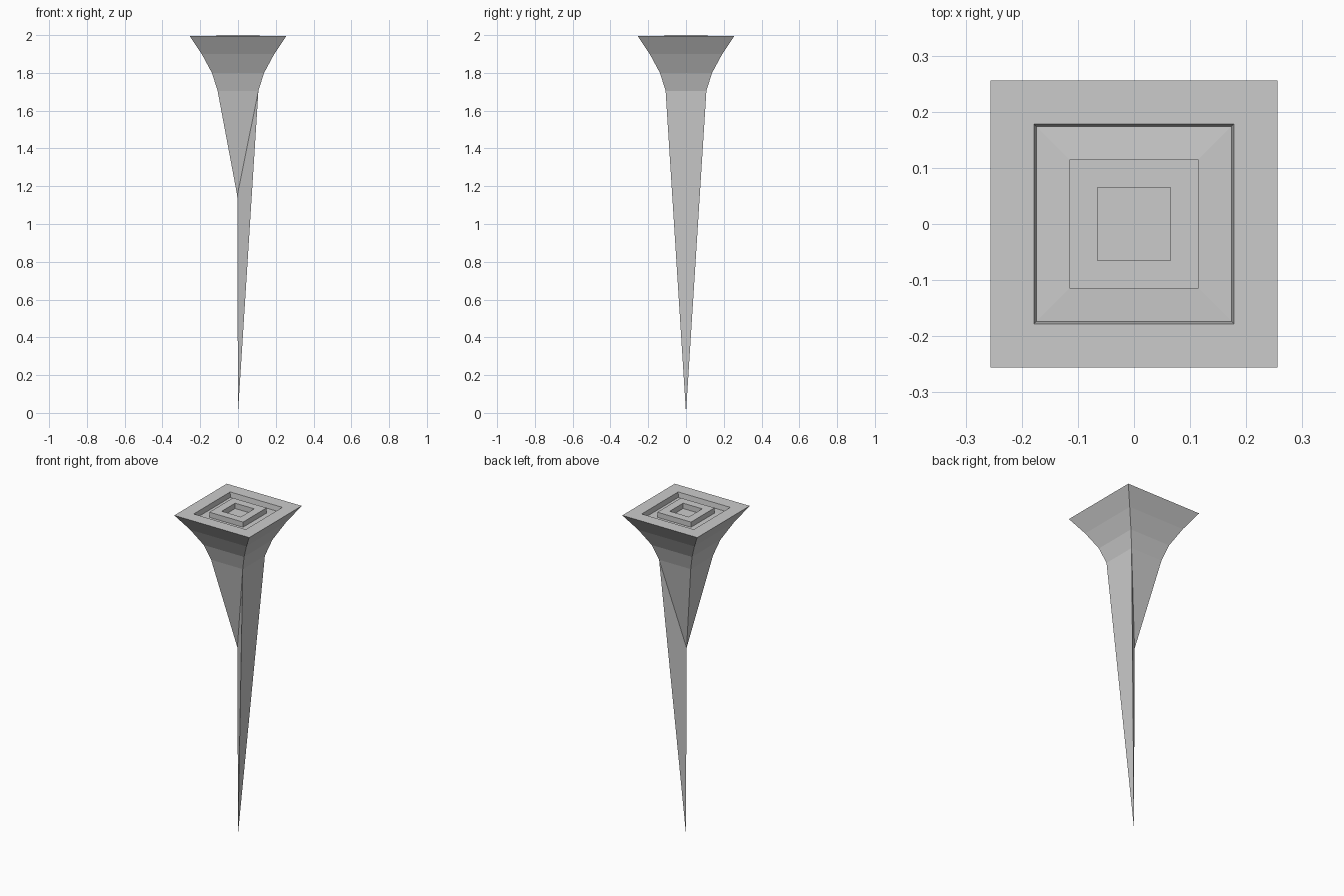
import bpy, bmesh

if "Cube" in bpy.data.objects:
    bpy.data.objects.remove(bpy.data.objects["Cube"])

# (half width, height) of square rings, from the carved head centre outward and down
PROFILE = [
    (0.065, 1.967), (0.065, 2.0),                    # centre pit and its wall
    (0.115, 2.0), (0.115, 1.968),                    # raised square ring
    (0.174, 1.965), (0.178, 1.996),                  # recessed floor and outer wall
    (0.256, 1.996),                                  # flat rim
    (0.192, 1.9), (0.138, 1.8), (0.108, 1.705),      # flared head
]
CORNERS = [(-1, -1), (1, -1), (1, 1), (-1, 1)]

bm = bmesh.new()
rings = [[bm.verts.new((sx * h, sy * h, z)) for sx, sy in CORNERS] for h, z in PROFILE]
bm.faces.new(rings[0])
for a, b in zip(rings, rings[1:]):
    for i in range(4):
        j = (i + 1) % 4
        bm.faces.new((a[i], b[i], b[j], a[j]))

# Spike: the left, front and back faces end at the notch, the right face runs to the tip
fl, fr, br, bl = rings[-1]
notch = bm.verts.new((-0.004, 0, 1.15))
tip = bm.verts.new((0, 0, 0))
for tri in ((fl, notch, fr), (bl, notch, fl), (br, notch, bl),
            (fr, tip, br), (fr, notch, tip), (br, tip, notch)):
    bm.faces.new(tri)
bmesh.ops.recalc_face_normals(bm, faces=bm.faces[:])

mesh = bpy.data.meshes.new("square_headed_nail")
bm.to_mesh(mesh)
bm.free()
obj = bpy.data.objects.new("square_headed_nail", mesh)
bpy.context.collection.objects.link(obj)
